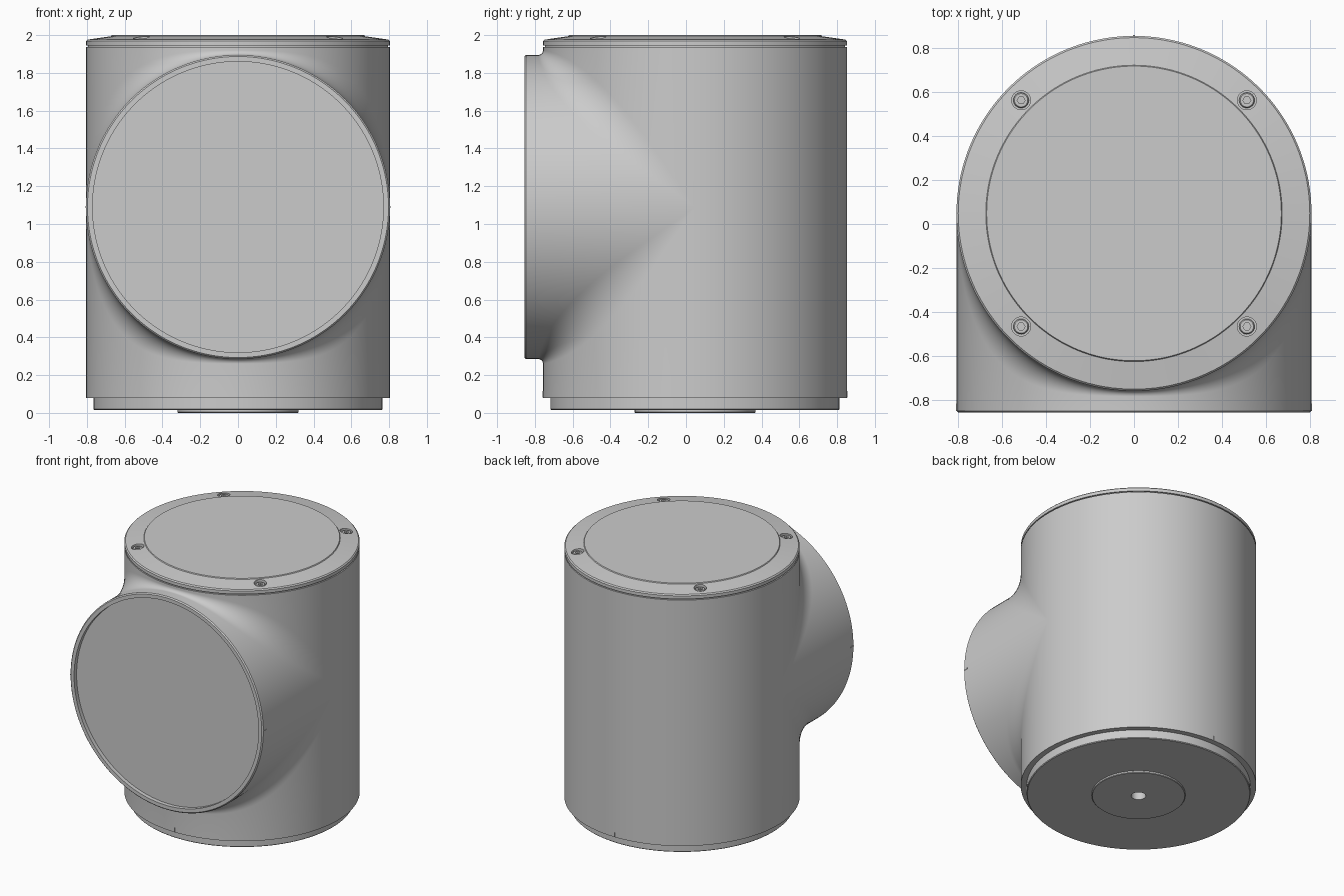
import bpy, bmesh, math
from mathutils import Vector

if "Cube" in bpy.data.objects:
    bpy.data.objects.remove(bpy.data.objects["Cube"])

R, YC, ZC = 0.805, 0.048, 1.09      # shared radius, upright axis y, branch axis z
Z0, Z1, FRONT = 0.08, 1.936, -0.855  # barrel ends and branch face


def finish(bm, name):
    bmesh.ops.remove_doubles(bm, verts=bm.verts, dist=1e-5)
    bmesh.ops.holes_fill(bm, edges=[e for e in bm.edges if e.is_boundary], sides=0)
    bmesh.ops.recalc_face_normals(bm, faces=bm.faces)
    mesh = bpy.data.meshes.new(name)
    bm.to_mesh(mesh)
    bm.free()
    ob = bpy.data.objects.new(name, mesh)
    bpy.context.collection.objects.link(ob)
    return ob


def activate(ob):
    bpy.ops.object.select_all(action='DESELECT')
    ob.select_set(True)
    bpy.context.view_layer.objects.active = ob


def smooth(ob):
    activate(ob)
    bpy.ops.object.shade_smooth_by_angle(angle=math.radians(30))


def skin(bm, columns):
    cols = [[bm.verts.new(p) for p in col] for col in columns]
    for a, b in zip(cols, cols[1:]):
        for i in range(len(a) - 1):
            bm.faces.new((a[i], b[i], b[i + 1], a[i + 1]))


def lathe(bm, profile, x=0, y=YC, n=128):
    skin(bm, [[(x + r * math.cos(t), y + r * math.sin(t), z) for r, z in profile]
              for t in (2 * math.pi * k / n for k in range(n + 1))])


def turned(name, profile, **kw):
    bm = bmesh.new()
    lathe(bm, profile, **kw)
    return finish(bm, name)


def cut(ob, cutter):
    mod = ob.modifiers.new("cut", 'BOOLEAN')
    mod.operation, mod.solver, mod.object = 'DIFFERENCE', 'EXACT', cutter
    activate(ob)
    bpy.ops.object.modifier_apply(modifier=mod.name)
    bpy.data.objects.remove(cutter)


# Housing: upright barrel blended into a front branch by a fillet of varying radius
def branch_column(t, side):
    c, s = math.cos(t), math.sin(t) * side
    h = abs(s)
    if h < 1e-6:
        h = s = 0.0
    r = 0.025 + 0.35 * c * c
    # recessed branch face and chamfered rim
    pts = [(rr * c, y, ZC + rr * s) for rr, y in
           ((0, FRONT + 0.03), (0.77, FRONT + 0.03), (0.77, FRONT),
            (0.797, FRONT), (R, FRONT + 0.008))]
    # rolling-ball fillet between branch and barrel
    ball = Vector(((R + r) * c, YC - (R + r) * h, ZC + (R + r) * s))
    u, v = Vector((-c, 0, -s)), Vector((-c, h, 0))
    pts += [ball + r * u.lerp(v, k / 10).normalized() for k in range(11)]
    return pts + [(R * c, YC - R * h, Z1 if side > 0 else Z0)]


N = 72
bm = bmesh.new()
for side in (1, -1):
    skin(bm, [branch_column(math.pi * k / N, side) for k in range(N + 1)])
skin(bm, [[(R * math.cos(t), YC + R * math.sin(t), z) for z in (Z0, ZC, Z1)]
          for t in (math.pi * k / N for k in range(N + 1))])
smooth(finish(bm, "housing"))

# Lid with a shadow gap, a shallow cone and a raised centre panel
lid = turned("lid", [(0, 1.92), (0.795, 1.92), (0.795, 1.944), (R, 1.944), (R, 1.968),
                     (0.797, 1.976), (0.672, 1.994), (0.668, 2.0), (0, 2.0)], n=144)
spots = [(sx * 0.512, YC + sy * 0.513) for sx in (1, -1) for sy in (1, -1)]
bm = bmesh.new()
for x, y in spots:
    lathe(bm, [(0, 1.955), (0.043, 1.955), (0.043, 2.05), (0, 2.05)], x=x, y=y, n=32)
cut(lid, finish(bm, "screw_pockets"))
smooth(lid)

# Socket-head lid screws
screw = turned("lid_screw", [(0, 1.95), (0.035, 1.95), (0.035, 1.972), (0.03, 1.979),
                             (0, 1.979)], y=0, n=32)
cut(screw, turned("socket", [(0, 1.963), (0.018, 1.963), (0.018, 2.0), (0, 2.0)], y=0, n=6))
smooth(screw)
screw.location.xy = spots[0]
for x, y in spots[1:]:
    twin = screw.copy()
    twin.location.xy = (x, y)
    bpy.context.collection.objects.link(twin)

# Base plug and its centre boss with a cable hole
smooth(turned("base_plug", [(0, 0.1), (0.765, 0.1), (0.765, 0.02), (0.76, 0.015),
                            (0.05, 0.015), (0.05, 0.06), (0, 0.06)]))
smooth(turned("base_boss", [(0.05, 0.03), (0.32, 0.03), (0.32, 0.004), (0.316, 0),
                            (0.05, 0), (0.05, 0.03)], n=96))

# Fine alignment marks on the barrel foot and the branch rim
for name, loc, size in (
        ("foot_mark_front", (0, YC - R, 0.098), (0.008, 0.006, 0.034)),
        ("foot_mark_back", (0, YC + R, 0.098), (0.008, 0.006, 0.034)),
        ("rim_mark_right", (R, FRONT + 0.025, ZC), (0.006, 0.034, 0.008)),
        ("rim_mark_left", (-R, FRONT + 0.025, ZC), (0.006, 0.034, 0.008))):
    bm = bmesh.new()
    bmesh.ops.create_cube(bm, size=1)
    bmesh.ops.scale(bm, vec=size, verts=bm.verts)
    finish(bm, name).location = loc
